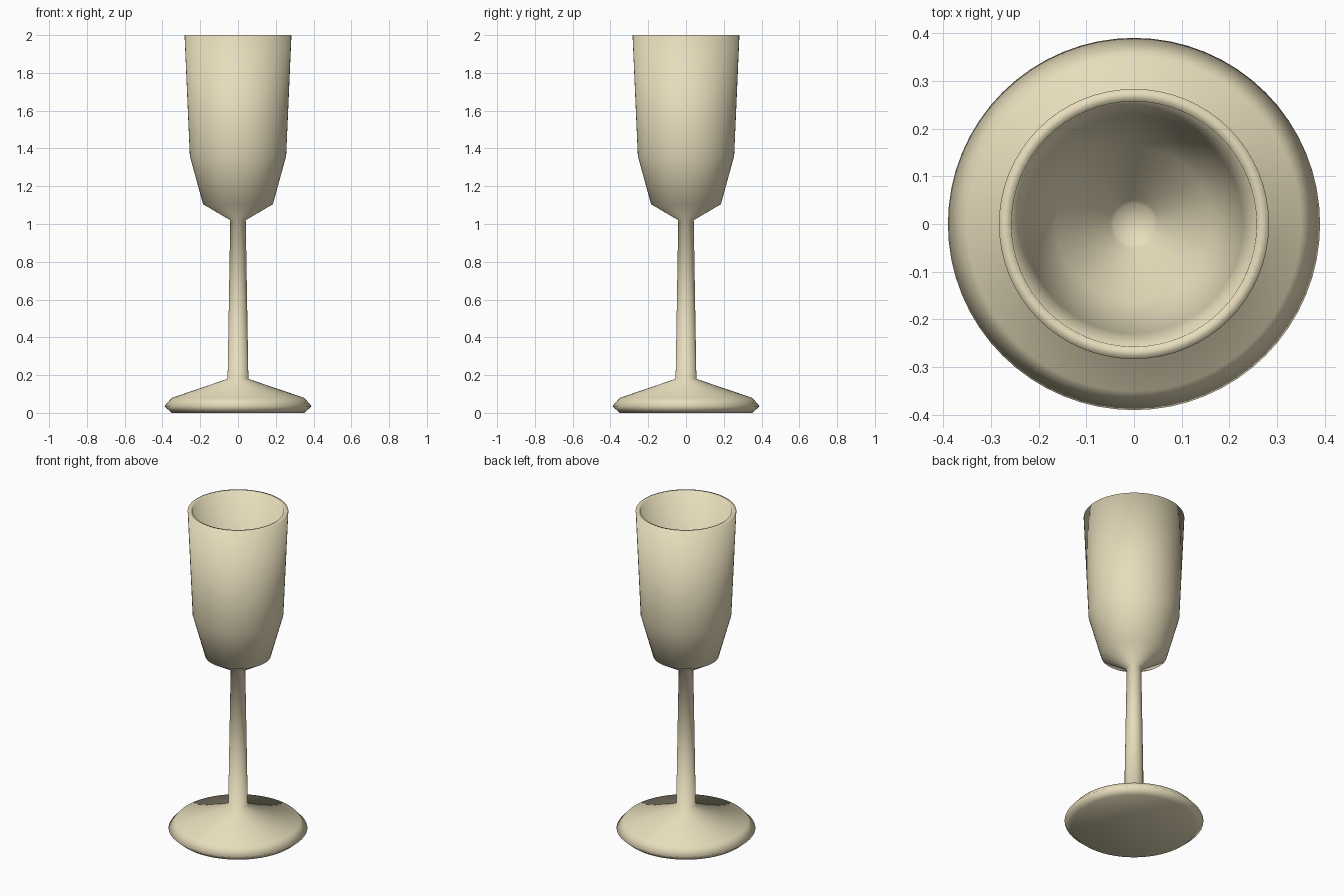
import bpy, bmesh, math

if "Cube" in bpy.data.objects:
    bpy.data.objects.remove(bpy.data.objects["Cube"])

SIDES = 64


def lathe(name, profile):
    """Revolve an (r, z) profile about z; points with r = 0 close the ends."""
    bm = bmesh.new()
    verts = [bm.verts.new((r, 0, z)) for r, z in profile]
    edges = [bm.edges.new(pair) for pair in zip(verts, verts[1:])]
    bmesh.ops.spin(bm, geom=verts + edges, cent=(0, 0, 0), axis=(0, 0, 1),
                   angle=math.tau, steps=SIDES, use_merge=False)
    bmesh.ops.remove_doubles(bm, verts=bm.verts, dist=0.0005)
    bmesh.ops.recalc_face_normals(bm, faces=bm.faces)
    mesh = bpy.data.meshes.new(name)
    bm.to_mesh(mesh)
    bm.free()
    obj = bpy.data.objects.new(name, mesh)
    bpy.context.collection.objects.link(obj)
    for face in mesh.polygons:
        face.use_smooth = True
    mat = bpy.data.materials.new("cream")
    mat.diffuse_color = (0.8, 0.72, 0.5, 1)
    mat.use_nodes = True
    mat.node_tree.nodes["Principled BSDF"].inputs["Base Color"].default_value = mat.diffuse_color
    mesh.materials.append(mat)
    return obj


# Foot: flat underside, bevelled rim and sloping top
foot = [(0, 0), (0.35, 0), (0.39, 0.035), (0.35, 0.08), (0.055, 0.18)]
# Stem and outside of the bowl
outside = [(0.041, 1.02), (0.185, 1.105), (0.255, 1.36), (0.283, 2.0)]
# Inside of the bowl, down to a small flat floor
inside = [(0.257, 2.0), (0.229, 1.365), (0.162, 1.122), (0.05, 1.056),
          (0.043, 1.04), (0, 1.04)]

lathe("flute_glass", foot + outside + inside)
